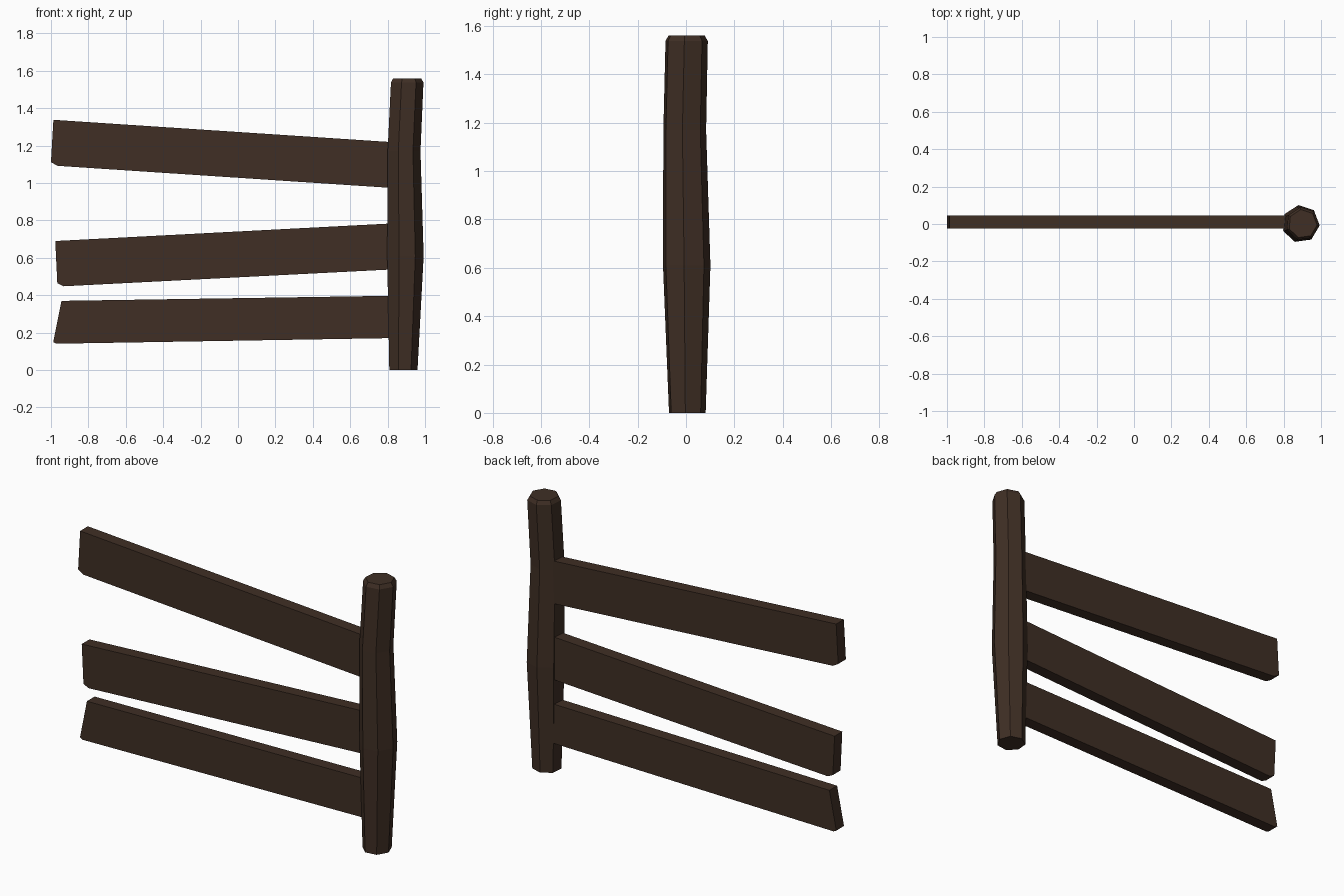
import bpy, bmesh, math

if "Cube" in bpy.data.objects:
    bpy.data.objects.remove(bpy.data.objects["Cube"])

wood = bpy.data.materials.new("dark_wood")
wood.diffuse_color = (0.05, 0.028, 0.018, 1)
wood.use_nodes = True
wood.node_tree.nodes["Principled BSDF"].inputs["Base Color"].default_value = wood.diffuse_color


def finish(name, bm):
    bmesh.ops.recalc_face_normals(bm, faces=bm.faces)
    mesh = bpy.data.meshes.new(name)
    bm.to_mesh(mesh)
    bm.free()
    mesh.materials.append(wood)
    obj = bpy.data.objects.new(name, mesh)
    bpy.context.collection.objects.link(obj)
    return obj


def make_post(name, rings, sides=7, phase=math.radians(-5)):
    """Loft stacked polygon rings given as (cx, cy, z, radius)."""
    bm = bmesh.new()
    loops = []
    for cx, cy, z, r in rings:
        angles = [phase + math.tau * i / sides for i in range(sides)]
        loops.append([bm.verts.new((cx + r * math.cos(a), cy + r * math.sin(a), z))
                      for a in angles])
    for low, high in zip(loops, loops[1:]):
        for i in range(sides):
            j = (i + 1) % sides
            bm.faces.new((low[i], low[j], high[j], high[i]))
    bm.faces.new(loops[0][::-1])
    bm.faces.new(loops[-1])
    return finish(name, bm)


def make_plank(name, outline, front=-0.025, back=0.045):
    """Extrude an x-z outline through the plank thickness."""
    bm = bmesh.new()
    face = bm.faces.new([bm.verts.new((x, front, z)) for x, z in outline])
    new = bmesh.ops.extrude_face_region(bm, geom=[face])["geom"]
    verts = [g for g in new if isinstance(g, bmesh.types.BMVert)]
    bmesh.ops.translate(bm, verts=verts, vec=(0, back - front, 0))
    return finish(name, bm)


# Crooked seven-sided post with a chamfered top
make_post("fence_post", [
    (0.882, 0.004, 0.00, 0.078),
    (0.892, 0.001, 0.61, 0.101),
    (0.885, -0.007, 1.17, 0.091),
    (0.902, 0.001, 1.538, 0.090),
    (0.902, 0.001, 1.56, 0.077),
])

# Slanted planks, each with a clipped lower corner at the free end
make_plank("top_plank", [(-0.987, 1.338), (-1.0, 1.112), (-0.965, 1.092),
                         (0.88, 0.970), (0.88, 1.215)])
make_plank("middle_plank", [(-0.977, 0.690), (-0.966, 0.464), (-0.933, 0.448),
                            (0.88, 0.541), (0.88, 0.787)])
make_plank("bottom_plank", [(-0.944, 0.370), (-0.988, 0.150), (-0.970, 0.141),
                            (0.88, 0.172), (0.88, 0.398)])
